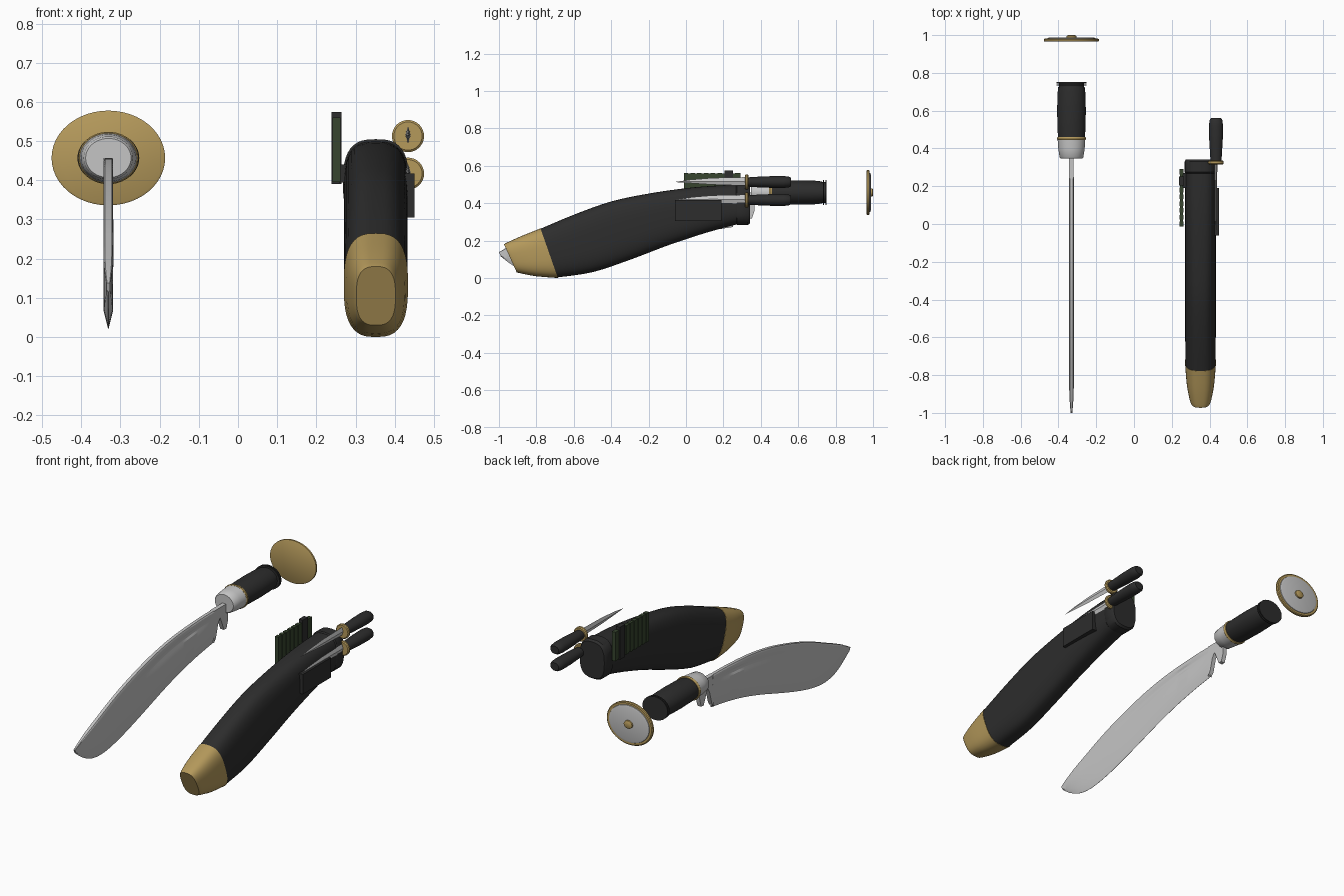
import bpy, bmesh, math
from mathutils import Vector

if "Cube" in bpy.data.objects:
    bpy.data.objects.remove(bpy.data.objects["Cube"])


def material(name, r, g, b):
    m = bpy.data.materials.new(name)
    m.diffuse_color = (r, g, b, 1)
    m.use_nodes = True
    m.node_tree.nodes["Principled BSDF"].inputs["Base Color"].default_value = m.diffuse_color
    return m


SILVER = material("silver steel", 0.56, 0.56, 0.56)
BRASS = material("brass", 0.46, 0.32, 0.105)
BLACK = material("black leather", 0.026, 0.026, 0.026)
GREEN = material("dark green", 0.038, 0.06, 0.028)


def finish(name, bm, mat, angle=35):
    bmesh.ops.recalc_face_normals(bm, faces=bm.faces[:])
    me = bpy.data.meshes.new(name)
    bm.to_mesh(me)
    bm.free()
    o = bpy.data.objects.new(name, me)
    bpy.context.collection.objects.link(o)
    me.materials.append(mat)
    bpy.ops.object.select_all(action='DESELECT')
    o.select_set(True)
    bpy.context.view_layer.objects.active = o
    bpy.ops.object.shade_smooth_by_angle(angle=math.radians(angle))
    return o


def skin(name, rings, mat, angle=35):
    """Bridge rings of points into a closed solid."""
    bm = bmesh.new()
    vs = [[bm.verts.new(p) for p in r] for r in rings]
    n = len(vs[0])
    for a, b in zip(vs, vs[1:]):
        for i in range(n):
            j = (i + 1) % n
            bm.faces.new((a[i], a[j], b[j], b[i]))
    bm.faces.new(vs[0])
    bm.faces.new(vs[-1][::-1])
    return finish(name, bm, mat, angle)


def smooth(rows, steps=4):
    """Catmull-Rom through rows of numbers."""
    out = []
    for k in range(len(rows) - 1):
        p = [rows[max(0, min(len(rows) - 1, k + d))] for d in (-1, 0, 1, 2)]
        for s in range(steps):
            t = s / steps
            out.append([0.5 * (2 * b + (c - a) * t + (2 * a - 5 * b + 4 * c - d) * t * t
                               + (3 * b - a - 3 * c + d) * t ** 3) for a, b, c, d in zip(*p)])
    return out + [list(rows[-1])]


def tube(name, cx, rows, mat, power=2.0, n=40):
    """rows: top y, top z, bottom y, bottom z, half width."""
    rings = []
    for ty, tz, by, bz, hw in rows:
        ring = []
        for i in range(n):
            a = 2 * math.pi * i / n
            c, s = math.cos(a), math.sin(a)
            u = math.copysign(abs(c) ** (2 / power), c)
            v = math.copysign(abs(s) ** (2 / power), s)
            ring.append((cx + hw * u, (ty + by) / 2 + v * (ty - by) / 2,
                         (tz + bz) / 2 + v * (tz - bz) / 2))
        rings.append(ring)
    return skin(name, rings, mat)


def oval(name, cx, cz, rows, mat, n=40):
    """rows: y, x radius, z radius."""
    return tube(name, cx, [(y, cz + rz, y, cz - rz, rx) for y, rx, rz in rows], mat, 2.0, n)


def box(name, x0, x1, y0, y1, z0, z1, mat):
    return skin(name, [[(x, y0, z0), (x, y1, z0), (x, y1, z1), (x, y0, z1)] for x in (x0, x1)], mat)


KX, KZ = -0.331, 0.457

# Curved main blade: spine y, spine z, edge y, edge z, thickness, fuller depth
stations = smooth([
    (.25, .457, .25, .272, 1, .2), (.10, .454, .10, .248, 1, 1), (-.10, .440, -.05, .215, 1, 1),
    (-.27, .413, -.20, .172, 1, 1), (-.42, .376, -.35, .122, 1, .6), (-.56, .333, -.50, .074, 1, 0),
    (-.68, .288, -.63, .039, 1, 0), (-.79, .240, -.75, .021, 1, 0), (-.88, .201, -.85, .032, .95, 0),
    (-.95, .167, -.93, .070, .7, 0), (-1.0, .138, -.99, .115, .35, 0)])
section = [(0, .009, 0), (.035, .0125, 0), (.12, .0125, 0), (.17, .0125, 1), (.24, .0125, 1),
           (.29, .0125, 0), (.78, .0120, 0), (1, .0006, 0)]
rings = []
for sy, sz, ey, ez, th, fu in stations:
    half = [(t, (h - .005 * f * fu) * th) for t, h, f in section]
    pts = half + [(t, -h) for t, h in reversed(half)]
    rings.append([(KX + h, sy + (ey - sy) * t, sz + (ez - sz) * t) for t, h in pts])
skin("main_blade", rings, SILVER, 25)

# Neck with the hanging notch tooth
neck = [(.24, .457), (.37, .457), (.366, .36), (.352, .317), (.33, .317), (.312, .36),
        (.295, .40), (.277, .37), (.258, .30), (.24, .276)]
skin("blade_neck", [[(KX + s, y, z) for y, z in neck] for s in (-.012, .012)], SILVER)

# Main handle
oval("handle_bolster", KX, KZ, [(.348, .058, .050), (.354, .063, .055), (.40, .070, .060),
                                (.445, .073, .063)], SILVER)
oval("handle_ring", KX, KZ, [(.445, .074, .064), (.449, .077, .067), (.456, .077, .067),
                             (.461, .074, .064)], BRASS)
oval("handle_grip", KX, KZ, [(.461, .071, .060), (.50, .074, .063), (.60, .076, .065),
                             (.69, .074, .063), (.726, .070, .059)], BLACK)
oval("handle_core", KX, KZ, [(.72, .066, .056), (.75, .066, .056)], BLACK)
for i, y in enumerate((.732, .745)):
    oval(f"handle_end_disc_{i + 1}", KX, KZ, [(y, .079, .066), (y + .006, .079, .066)], BLACK)

# Pommel plate
oval("pommel_rim", KX, KZ, [(.965, .140, .116), (.968, .145, .121), (.978, .145, .121),
                            (.982, .140, .116)], BRASS, 48)
oval("pommel_face", KX, KZ, [(.980, .128, .106), (.985, .126, .104), (.988, .115, .095)], SILVER, 48)
oval("pommel_nut", KX, KZ, [(.985, .027, .023), (.996, .026, .022), (1.0, .018, .015)], BRASS, 24)

# Scabbard: brass tip, curved body and mouth collar
SX = 0.352
tube("scabbard_tip", SX, smooth([
    (-.973, .180, -.905, .030, .050), (-.955, .190, -.885, .025, .058),
    (-.88, .224, -.80, .009, .073), (-.778, .265, -.685, 0, .082)], 3), BRASS, 2.8)
tube("scabbard_body", SX, smooth([
    (-.78, .262, -.687, .003, .080), (-.60, .338, -.50, .031, .081), (-.40, .409, -.30, .097, .081),
    (-.20, .451, -.10, .173, .081), (0, .480, .07, .230, .081), (.15, .493, .20, .268, .081),
    (.28, .499, .28, .288, .080)]), BLACK, 2.8)
tube("scabbard_collar", SX, [
    (.268, .499, .268, .288, .080), (.274, .505, .274, .283, .084), (.330, .505, .330, .283, .084),
    (.342, .496, .342, .292, .077)], BLACK, 2.8)

# Side pocket for the small knives
box("side_pocket", .42, .451, -.06, .19, .305, .418, BLACK)

# Two small knives
PX = 0.434
for label, cz in (("upper", .513), ("lower", .417)):
    prof = [(-.062, cz), (.02, cz + .012), (.14, cz + .022), (.325, cz + .026),
            (.325, cz - .02), (.14, cz - .014), (.02, cz - .006)]
    bm = bmesh.new()
    mid = [bm.verts.new((PX, y, z)) for y, z in prof]
    for s in (-1, 1):
        # ridge line gives each blade a diamond section
        ridge = [bm.verts.new((PX + s * w, y, cz + dz)) for y, w, dz in
                 ((.02, .004, .003), (.14, .006, .004), (.325, .007, .003))]
        a, b, c = ridge
        for f in ((mid[0], mid[1], a), (mid[1], mid[2], b, a), (mid[2], mid[3], c, b),
                  (mid[0], a, mid[6]), (mid[6], a, b, mid[5]), (mid[5], b, c, mid[4])):
            bm.faces.new(f)
    finish(f"{label}_small_blade", bm, SILVER, 10)
    oval(f"{label}_small_guard", PX, cz, [(.316, .036, .036), (.320, .041, .041), (.330, .041, .041),
                                          (.335, .036, .036)], BRASS, 32)
    oval(f"{label}_small_handle", PX, cz, [(.333, .029, .025), (.38, .032, .028), (.45, .036, .031),
                                           (.52, .037, .032), (.55, .034, .029), (.562, .026, .022)],
         BLACK, 28)

# Green plate with upright ribs, held by a black strap
box("green_plate", .244, .259, -.012, .292, .398, .558, GREEN)
for i in range(6):
    y = -.012 + i * .036
    box(f"green_rib_{i + 1}", .241, .262, y, y + .024, .396, .561, GREEN)
box("green_rib_end", .241, .262, .262, .292, .396, .561, GREEN)
box("plate_strap", .239, .264, .205, .252, .390, .575, BLACK)
box("plate_mount", .258, .29, .19, .27, .395, .44, BLACK)
